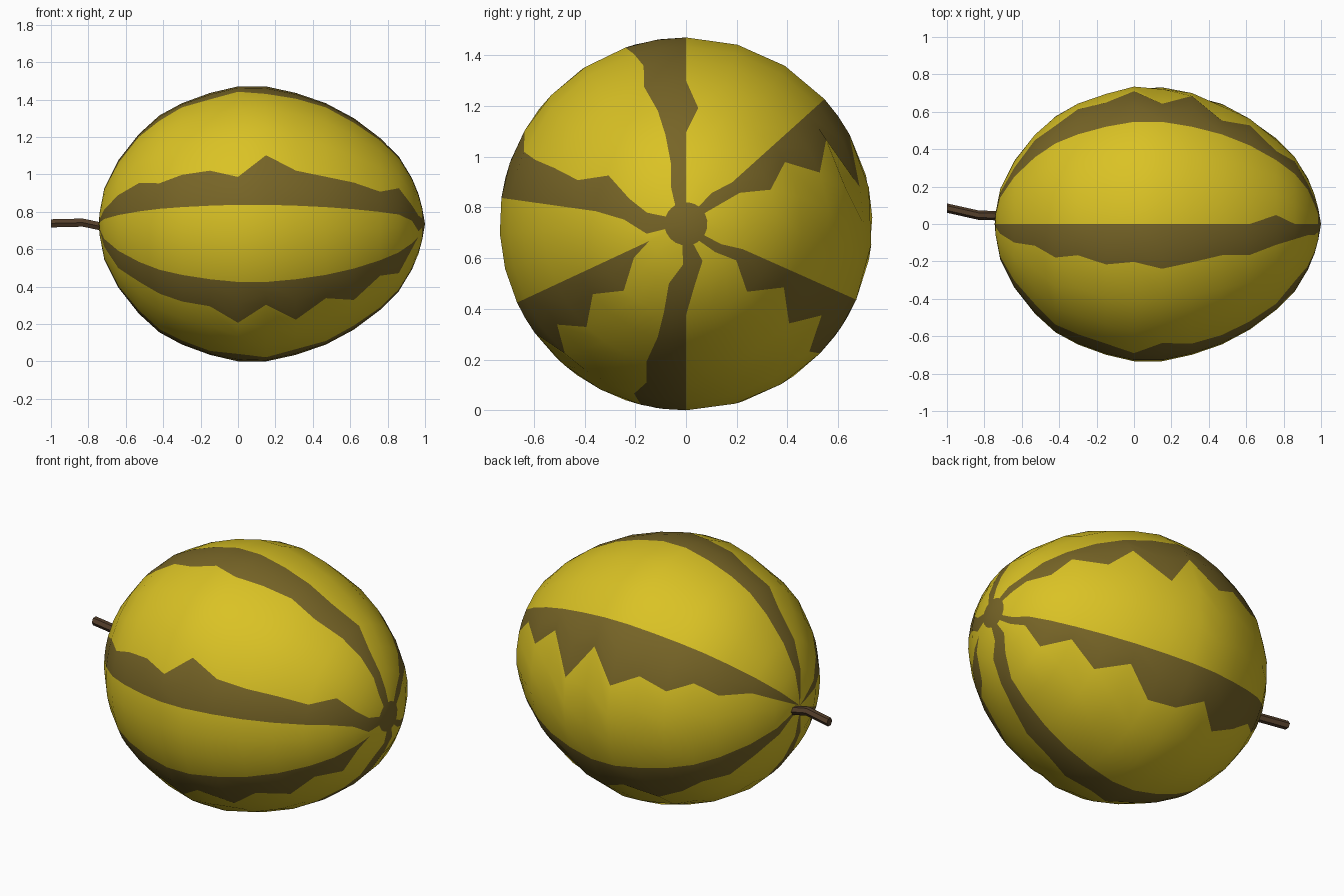
import bpy, bmesh
from math import cos, sin, radians

cube = bpy.data.objects.get("Cube")
if cube:
    bpy.data.objects.remove(cube, do_unlink=True)


def make_material(name, color):
    mat = bpy.data.materials.new(name)
    mat.use_nodes = True
    mat.diffuse_color = color
    mat.node_tree.nodes["Principled BSDF"].inputs["Base Color"].default_value = color
    return mat


rind = make_material("yellow rind", (0.70, 0.54, 0.018, 1))
stripe = make_material("dark olive stripe", (0.185, 0.130, 0.020, 1))
bark = make_material("brown stem", (0.09, 0.05, 0.024, 1))

CENTRE_Z = 0.735

# Fruit profile along x: (position, radius), from stem end to blossom end
RINGS = [(-.74, .06), (-.715, .19), (-.64, .34), (-.53, .48), (-.42, .58), (-.3, .645),
         (-.15, .70), (0, .735), (.15, .735), (.31, .70), (.47, .645), (.62, .565),
         (.76, .46), (.86, .36), (.93, .245), (.965, .16), (.985, .085)]

# Stripes in angular order: straight edge angle, side the jagged edge lies on,
# jagged widths in degrees per ring, and shifts of the straight edge at some rings
STRIPES = [
    (42, -1, (14, 14, 14, 21, 17, 24, 20, 27, 13, 30, 11, 21, 10, 20, 12, 20, 24),
     {15: 8, 16: 12}),
    (90, 1, (15, 16, 17, 14, 18, 15, 18, 16, 19, 17, 15, 17, 20, 13, 14, 22, 30),
     {12: -6}),
    (172, -1, (16, 16, 19, 19, 14, 16, 16, 12, 22, 16, 15, 15, 14, 24, 20, 30, 34),
     {14: 4, 15: 22, 16: 22}),
    (205, 1, (8, 15, 19, 15, 15, 15, 14, 21, 11, 22, 13, 21, 12, 22, 8, 0, 0), {}),
    (270, -1, (15, 15, 14, 16, 14, 15, 14, 19, 14, 17, 14, 16, 14, 14, 24, 28, 30),
     {14: 8, 15: 24, 16: 20}),
    (336, -1, (14, 16, 16, 20, 15, 20, 24, 13, 20, 22, 10, 20, 9, 24, 12, 14, 20),
     {15: -6, 16: -8}),
]
STRIPE_CUTS, GAP_CUTS = 2, 3
PER_STRIPE = STRIPE_CUTS + GAP_CUTS


def ring_angles(i):
    """Angles around one ring: stripe segments, then the gap to the next stripe."""
    spans = []
    for lead, side, widths, shifts in STRIPES:
        a = lead + shifts.get(i, 0)
        spans.append(sorted((a, a + side * widths[i])))
    angles = []
    for k, (lo, hi) in enumerate(spans):
        nxt = spans[(k + 1) % len(spans)][0] + (360 if k == len(spans) - 1 else 0)
        angles += [lo + (hi - lo) * j / STRIPE_CUTS for j in range(STRIPE_CUTS)]
        angles += [hi + (nxt - hi) * j / GAP_CUTS for j in range(GAP_CUTS)]
    return angles


def build_fruit():
    bm = bmesh.new()
    rings = []
    for i, (x, r) in enumerate(RINGS):
        rings.append([bm.verts.new((x, r * cos(radians(a)), CENTRE_Z + r * sin(radians(a))))
                      for a in ring_angles(i)])
    stem_pole = bm.verts.new((-.745, 0, CENTRE_Z))
    blossom_pole = bm.verts.new((1, 0, CENTRE_Z))
    count = len(rings[0])
    for j in range(count):
        n = (j + 1) % count
        striped = int(j % PER_STRIPE < STRIPE_CUTS)
        for a, b in zip(rings, rings[1:]):
            bm.faces.new((a[j], b[j], b[n], a[n])).material_index = striped
        bm.faces.new((stem_pole, rings[0][j], rings[0][n])).material_index = striped
        # the blossom end is one dark hub
        bm.faces.new((blossom_pole, rings[-1][n], rings[-1][j])).material_index = 1
    bmesh.ops.remove_doubles(bm, verts=bm.verts, dist=0.0005)
    bmesh.ops.recalc_face_normals(bm, faces=bm.faces)
    for f in bm.faces:
        f.smooth = True
    mesh = bpy.data.meshes.new("fruit")
    bm.to_mesh(mesh)
    bm.free()
    mesh.materials.append(rind)
    mesh.materials.append(stripe)
    obj = bpy.data.objects.new("fruit", mesh)
    bpy.context.collection.objects.link(obj)


def build_stem():
    """Bent six-sided stalk."""
    path = [(-.68, .045, .705), (-.75, .045, .725), (-.83, .047, .742), (-1, .085, .738)]
    bm = bmesh.new()
    rings = []
    for x, y, z in path:
        rings.append([bm.verts.new((x, y + .025 * cos(radians(60 * k)),
                                    z + .025 * sin(radians(60 * k)))) for k in range(6)])
    for a, b in zip(rings, rings[1:]):
        for k in range(6):
            n = (k + 1) % 6
            bm.faces.new((a[k], a[n], b[n], b[k]))
    bm.faces.new(rings[0])
    bm.faces.new(rings[-1])
    bmesh.ops.recalc_face_normals(bm, faces=bm.faces)
    mesh = bpy.data.meshes.new("stem")
    bm.to_mesh(mesh)
    bm.free()
    mesh.materials.append(bark)
    bpy.context.collection.objects.link(bpy.data.objects.new("stem", mesh))


build_fruit()
build_stem()
